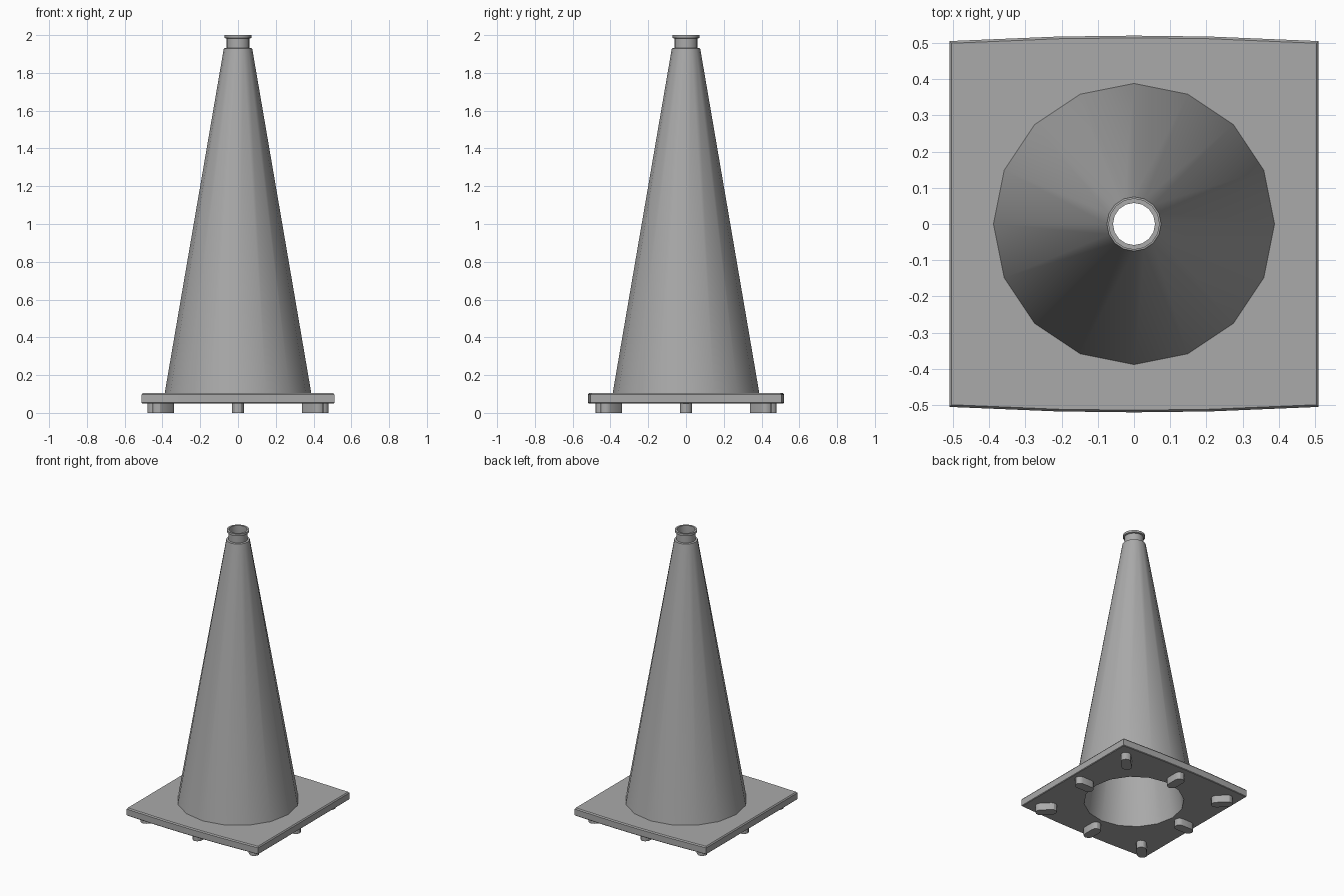
import bpy, bmesh
from math import sin, cos, pi

SIDES = 16
ANGLES = [2 * pi * i / SIDES for i in range(SIDES)]

if "Cube" in bpy.data.objects:
    bpy.data.objects.remove(bpy.data.objects["Cube"], do_unlink=True)

grey = bpy.data.materials.new("rubber_grey")
grey.use_nodes = True
grey.diffuse_color = (0.4, 0.4, 0.4, 1)
grey.node_tree.nodes["Principled BSDF"].inputs["Base Color"].default_value = (0.4, 0.4, 0.4, 1)


def circle(r, z):
    return [(r * cos(a), r * sin(a), z) for a in ANGLES]


def outline(z, inset=0.0):
    """Square plate outline whose front and back edges bulge slightly."""
    pts = []
    for a in ANGLES:
        m = max(abs(cos(a)), abs(sin(a)))
        u, v = cos(a) / m, sin(a) / m
        half_depth = 0.505 + 0.015 * (1 - u * u) - inset
        pts.append((u * (0.51 - inset), v * half_depth, z))
    return pts


def loft(name, rings, caps=False):
    """Skin a list of matching point rings into one object."""
    bm = bmesh.new()
    loops = [[bm.verts.new(p) for p in ring] for ring in rings]
    for a, b in zip(loops, loops[1:]):
        n = len(a)
        for i in range(n):
            j = (i + 1) % n
            bm.faces.new((a[i], a[j], b[j], b[i]))
    if caps:
        bm.faces.new(loops[0][::-1])
        bm.faces.new(loops[-1])
        bmesh.ops.recalc_face_normals(bm, faces=bm.faces)
    mesh = bpy.data.meshes.new(name)
    bm.to_mesh(mesh)
    bm.free()
    mesh.materials.append(grey)
    obj = bpy.data.objects.new(name, mesh)
    bpy.context.collection.objects.link(obj)
    bpy.ops.object.select_all(action="DESELECT")
    obj.select_set(True)
    bpy.context.view_layer.objects.active = obj
    bpy.ops.object.shade_smooth_by_angle(angle=pi / 6)
    return obj


# Hollow cone with a stepped neck and lip, outside then inside wall
profile = [(0.388, 0.105), (0.075, 1.93), (0.062, 1.932), (0.062, 1.982),
           (0.071, 1.985), (0.071, 2.0), (0.058, 2.0), (0.058, 1.93), (0.318, 0.05)]
loft("cone_body", [circle(r, z) for r, z in profile])

# Square base plate with a round opening and softened edges
loft("base_plate", [circle(0.318, 0.05), outline(0.05, 0.004), outline(0.054),
                    outline(0.097), outline(0.105, 0.006), circle(0.388, 0.105)])


# Rounded feet, each pointing outwards from the centre
def foot(name, angle, distance):
    half, r, n = 0.036, 0.032, 12
    c, s = cos(angle), sin(angle)
    shape = []
    for end in (1, -1):
        for i in range(n // 2 + 1):
            t = -pi / 2 + 2 * pi * i / n
            x = distance + end * (half + r * cos(t))
            y = end * r * sin(t)
            shape.append((x * c - y * s, x * s + y * c))
    loft(name, [[(x, y, z) for x, y in shape] for z in (0.0, 0.055)], caps=True)


for k in range(4):
    foot(f"edge_foot_{k + 1}", k * pi / 2, 0.412)
    foot(f"corner_foot_{k + 1}", k * pi / 2 + pi / 4, 0.56)
